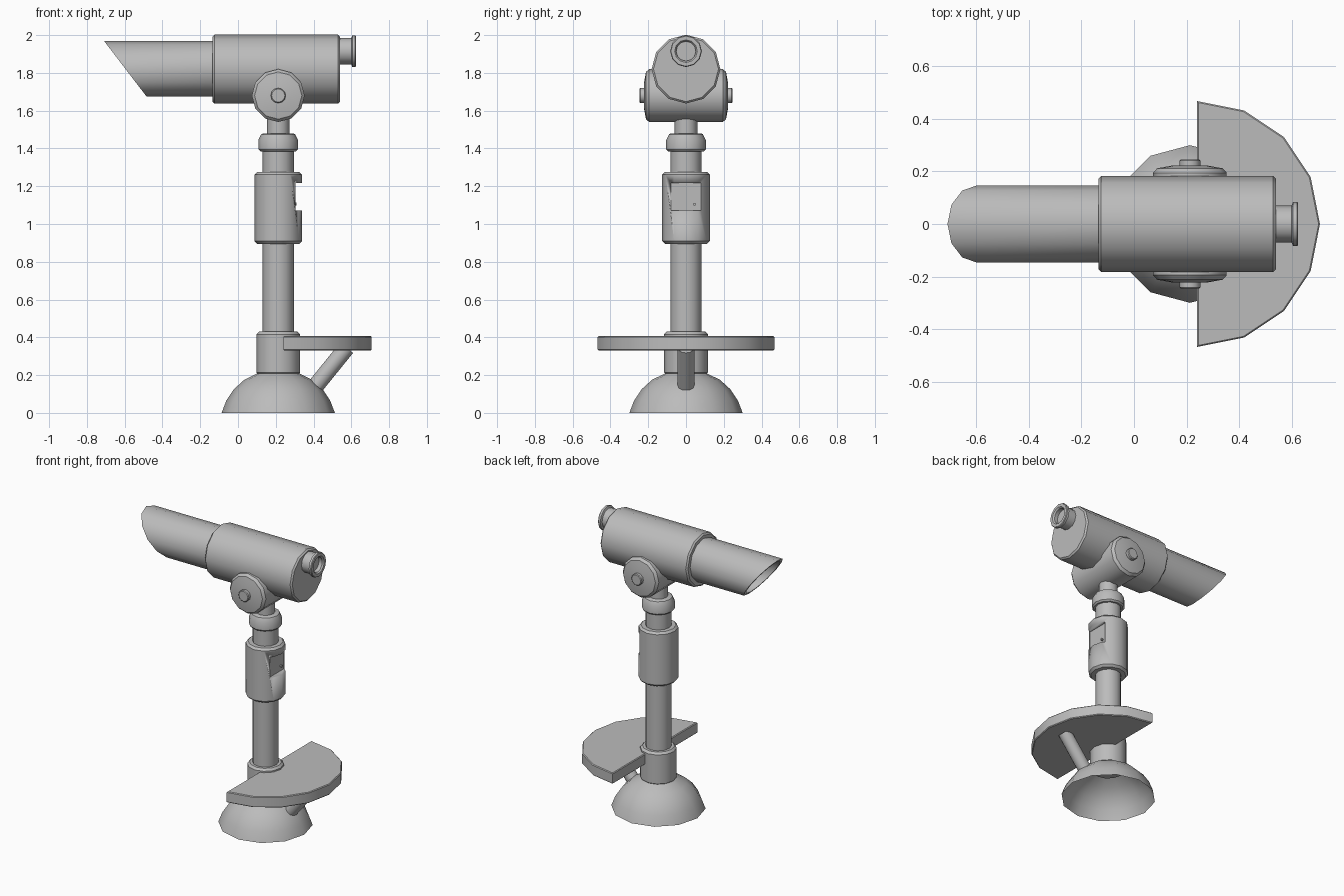
import bpy, bmesh, math
from mathutils import Matrix, Vector

cube = bpy.data.objects.get("Cube")
if cube:
    bpy.data.objects.remove(cube)

GREY = (0.5, 0.5, 0.5, 1)
metal = bpy.data.materials.new("grey_metal")
metal.use_nodes = True
metal.diffuse_color = GREY
metal.node_tree.nodes["Principled BSDF"].inputs["Base Color"].default_value = GREY

AXIS_X = 0.213      # column centre line
PIVOT_Z = 1.68
SCOPE_Z = 1.82


def finish(name, bm):
    """Turn a bmesh into a smooth-shaded object with the shared material."""
    bmesh.ops.recalc_face_normals(bm, faces=bm.faces)
    mesh = bpy.data.meshes.new(name)
    bm.to_mesh(mesh)
    bm.free()
    mesh.materials.append(metal)
    obj = bpy.data.objects.new(name, mesh)
    bpy.context.collection.objects.link(obj)
    bpy.ops.object.select_all(action="DESELECT")
    obj.select_set(True)
    bpy.context.view_layer.objects.active = obj
    bpy.ops.object.shade_smooth_by_angle(angle=math.radians(35))
    return obj


def lathe_mesh(profile, origin=(0, 0, 0), direction=(0, 0, 1), sides=12):
    """Revolve (radius, height) points around a direction."""
    bm = bmesh.new()
    verts = [bm.verts.new((r, 0, h)) for r, h in profile]
    edges = [bm.edges.new(pair) for pair in zip(verts, verts[1:])]
    bmesh.ops.spin(bm, geom=verts + edges, cent=(0, 0, 0), axis=(0, 0, 1),
                   angle=math.tau, steps=sides, use_duplicate=False)
    bmesh.ops.remove_doubles(bm, verts=bm.verts, dist=0.0005)
    turn = Vector((0, 0, 1)).rotation_difference(Vector(direction)).to_matrix().to_4x4()
    bm.transform(Matrix.Translation(origin) @ turn)
    return bm


def lathe(name, profile, origin=(0, 0, 0), direction=(0, 0, 1), sides=12):
    return finish(name, lathe_mesh(profile, origin, direction, sides))


def rod(r, low, high, b=0.0):
    """Profile of a capped cylinder with optional bevelled rims."""
    rims = [(r - b, low), (r, low + b), (r, high - b), (r - b, high)] if b else [(r, low), (r, high)]
    return [(0, low)] + rims + [(0, high)]


column = (AXIS_X, 0, 0)

# Hollow dome foot, open underneath
lathe("base_dome", [(0.3, 0), (0.275, 0.065), (0.235, 0.125), (0.18, 0.175), (0.105, 0.212)], column)

# Column
lathe("base_sleeve", rod(0.116, 0.2, 0.43, 0.014), column)
lathe("pole", rod(0.083, 0.4, 1.4), column)
lathe("neck_collar", [(0, 1.385), (0.095, 1.385), (0.105, 1.395), (0.105, 1.445),
                      (0.09, 1.475), (0.08, 1.48), (0, 1.48)], column)
lathe("neck", rod(0.06, 1.47, 1.6), column)

# Coin housing with a recessed panel
housing = lathe("coin_housing", rod(0.126, 0.895, 1.275, 0.014), column)
bm = bmesh.new()
bmesh.ops.create_cube(bm, size=1, matrix=Matrix.Translation((0.397, 0, 1.144))
                      @ Matrix.Diagonal((0.2, 0.16, 0.146, 1)))
cutter = finish("recess_cutter", bm)
cutter.hide_render = True
recess = housing.modifiers.new("recess", "BOOLEAN")
recess.operation = "DIFFERENCE"
recess.solver = "EXACT"
recess.object = cutter
bpy.context.view_layer.objects.active = housing
bpy.ops.object.modifier_apply(modifier="recess")
bpy.data.objects.remove(cutter)
lathe("panel_knob", rod(0.008, 0, 0.016), (0.295, 0.045, 1.105), (1, 0, 0), 8)

# Tilt barrel, with a domed cap and bolt at each end
pivot = (AXIS_X, 0, PIVOT_Z)
lathe("tilt_barrel", rod(0.14, -0.195, 0.195), pivot, (0, 1, 0))
for side, s in (("left", -1), ("right", 1)):
    lathe(side + "_barrel_cap", [(0.14, 0.19), (0.14, 0.195), (0.125, 0.212),
                                 (0.07, 0.222), (0, 0.224)], pivot, (0, s, 0))
    lathe(side + "_pivot_bolt", rod(0.04, 0.2, 0.246, 0.005), pivot, (0, s, 0))

# Telescope body and eyepiece
lathe("scope_body", rod(0.182, -0.135, 0.54, 0.01), (0, 0, SCOPE_Z), (1, 0, 0))
lathe("eyepiece", [(0, 0.53), (0.07, 0.53), (0.07, 0.6), (0.084, 0.605), (0.084, 0.62),
                   (0.08, 0.625), (0.06, 0.625), (0.052, 0.615), (0.052, 0.59), (0, 0.59)],
      (0, 0, 1.915), (1, 0, 0))

# Hollow hood tube, sliced at a slant
bm = lathe_mesh([(0.147, -0.13), (0.147, -0.9), (0.13, -0.9), (0.13, -0.16), (0, -0.16)],
                (0, 0, SCOPE_Z + 0.003), (1, 0, 0))
top, bottom = Vector((-0.71, 0, 1.97)), Vector((-0.485, 0, 1.676))
slope = bottom - top
bmesh.ops.bisect_plane(bm, geom=bm.verts[:] + bm.edges[:] + bm.faces[:], plane_co=top,
                       plane_no=(slope.z, 0, -slope.x), clear_outer=True)
rim = [e for e in bm.edges if e.is_boundary
       and all(abs((v.co - top).dot(Vector((slope.z, 0, -slope.x)))) < 0.001 for v in e.verts)]
bmesh.ops.bridge_loops(bm, edges=rim)
finish("hood_tube", bm)

# Half-round shelf
bm = bmesh.new()
arc = [-math.pi / 2 + math.pi * i / 8 for i in range(9)]
face = bm.faces.new([bm.verts.new((0.24 + 0.468 * math.cos(a), 0.468 * math.sin(a), 0.33)) for a in arc])
up = bmesh.ops.extrude_face_region(bm, geom=[face])["geom"]
bmesh.ops.translate(bm, verts=[g for g in up if isinstance(g, bmesh.types.BMVert)], vec=(0, 0, 0.076))
bmesh.ops.recalc_face_normals(bm, faces=bm.faces)
bmesh.ops.bevel(bm, geom=[e for e in bm.edges if abs(e.verts[0].co.z - e.verts[1].co.z) < 0.01],
                offset=0.005, segments=1, affect="EDGES")
finish("shelf", bm)

# Slanted brace under the shelf
start, end = Vector((0.405, 0, 0.135)), Vector((0.575, 0, 0.345))
lathe("shelf_brace", rod(0.044, 0, (end - start).length), start, (end - start).normalized(), 12)
